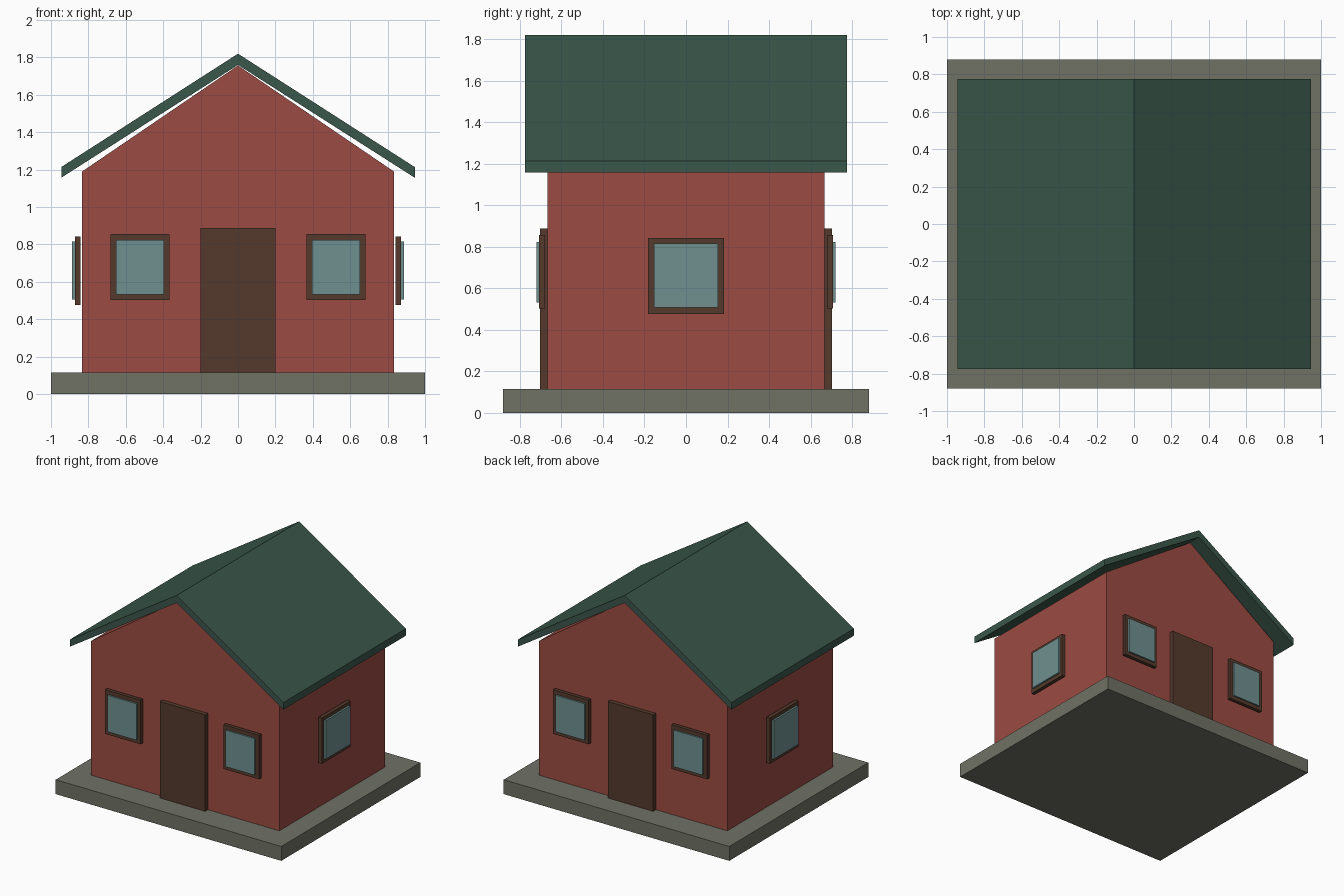
import bpy
import bmesh

cube = bpy.data.objects.get("Cube")
if cube:
    bpy.data.objects.remove(cube, do_unlink=True)


def make_material(name, rgb):
    mat = bpy.data.materials.new(name)
    mat.use_nodes = True
    color = (*rgb, 1.0)
    mat.diffuse_color = color
    mat.node_tree.nodes["Principled BSDF"].inputs["Base Color"].default_value = color
    return mat


stone = make_material("grey stone", (0.16, 0.165, 0.13))
brick = make_material("red wall", (0.33, 0.07, 0.055))
green = make_material("green roof", (0.042, 0.095, 0.07))
wood = make_material("dark brown wood", (0.09, 0.042, 0.025))
glass = make_material("pale blue glass", (0.16, 0.28, 0.28))


def finish(name, bm, mat):
    bmesh.ops.recalc_face_normals(bm, faces=bm.faces)
    mesh = bpy.data.meshes.new(name)
    bm.to_mesh(mesh)
    bm.free()
    mesh.materials.append(mat)
    obj = bpy.data.objects.new(name, mesh)
    bpy.context.collection.objects.link(obj)
    return obj


def box(name, x, y, z, mat):
    """Box from (min, max) ranges on each axis."""
    bm = bmesh.new()
    bmesh.ops.create_cube(bm, size=1)
    for v in bm.verts:
        v.co = [r[0] if c < 0 else r[1] for c, r in zip(v.co, (x, y, z))]
    return finish(name, bm, mat)


def extrude_profile(name, points, half_depth, mat):
    """Extrude an x-z outline along y, centred on y = 0."""
    bm = bmesh.new()
    face = bm.faces.new([bm.verts.new((x, -half_depth, z)) for x, z in points])
    new = bmesh.ops.extrude_face_region(bm, geom=[face])["geom"]
    verts = [g for g in new if isinstance(g, bmesh.types.BMVert)]
    bmesh.ops.translate(bm, verts=verts, vec=(0, 2 * half_depth, 0))
    return finish(name, bm, mat)


def span(sign, near, far):
    return tuple(sorted((sign * near, sign * far)))


# Foundation, gabled walls and roof
BASE = 0.115
box("foundation", (-1, 1), (-0.88, 0.88), (0, BASE), stone)
extrude_profile("walls", [(-0.834, BASE), (0.834, BASE), (0.834, 1.19),
                          (0, 1.757), (-0.834, 1.19)], 0.668, brick)
extrude_profile("roof", [(-0.945, 1.157), (0, 1.76), (0.945, 1.157),
                         (0.945, 1.214), (0, 1.82), (-0.945, 1.214)], 0.775, green)

# Doors and windows on the front and back
for end, s in (("front", -1), ("back", 1)):
    box(end + "_door", (-0.201, 0.201), span(s, 0.66, 0.703), (BASE, 0.888), wood)
    for side, d in (("right", -1), ("left", 1)):
        name = f"{end}_{side}_window"
        box(name + "_frame", span(d, 0.367, 0.683), span(s, 0.68, 0.708),
            (0.502, 0.856), wood)
        box(name + "_glass", span(d, 0.396, 0.652), span(s, 0.695, 0.721),
            (0.532, 0.824), glass)

# One window on each side wall
for side, d in (("right", -1), ("left", 1)):
    box(side + "_window_frame", span(d, 0.843, 0.872), (-0.182, 0.182),
        (0.476, 0.843), wood)
    box(side + "_window_glass", span(d, 0.86, 0.887), (-0.155, 0.155),
        (0.507, 0.815), glass)
